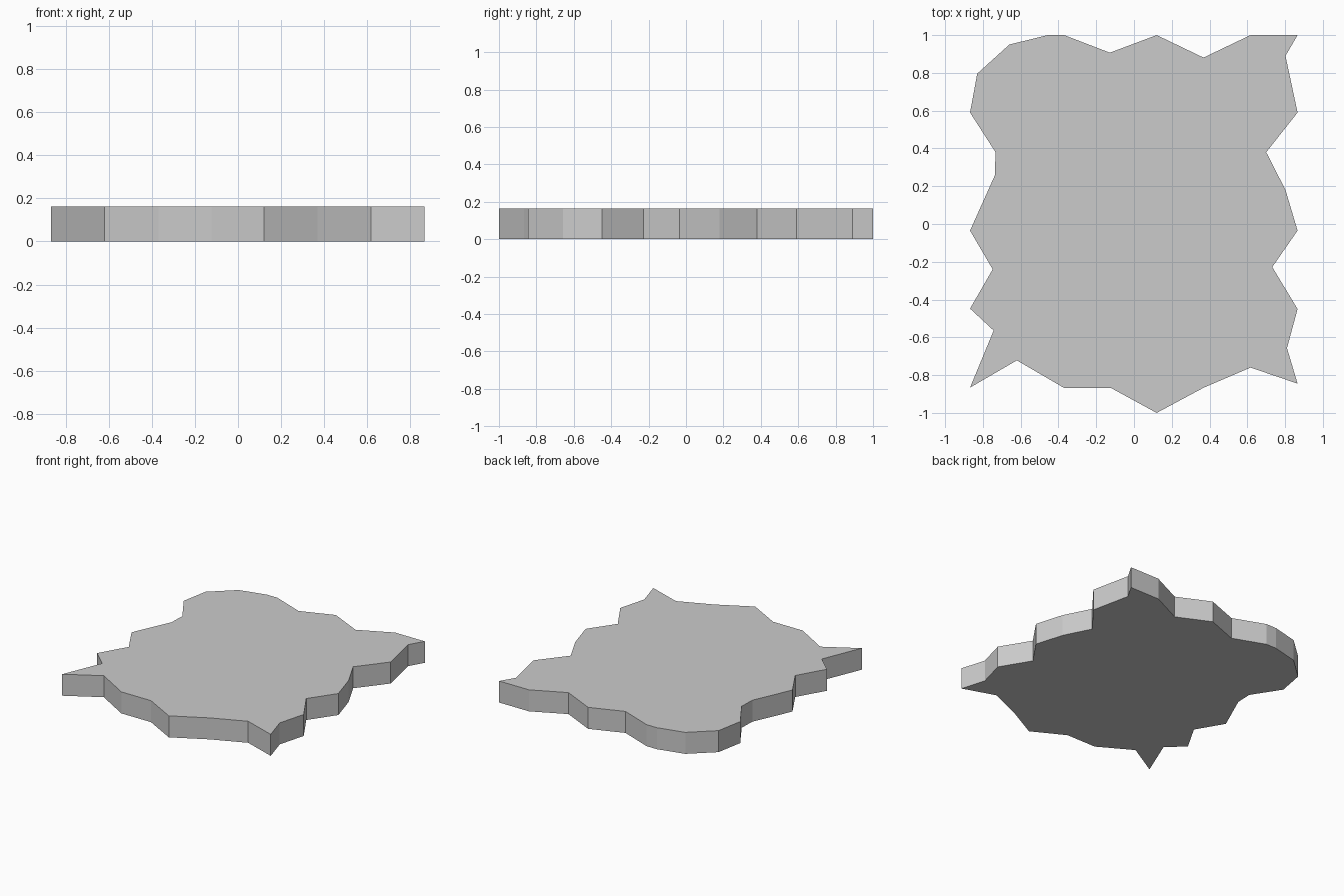
import bpy, bmesh

if "Cube" in bpy.data.objects:
    bpy.data.objects.remove(bpy.data.objects["Cube"])

THICKNESS = 0.163

# Jagged outline of the slab, clockwise seen from above
back = [(-0.83, 0.796), (-0.66, 0.95), (-0.457, 1), (-0.37, 1), (-0.128, 0.907),
        (0.12, 1), (0.368, 0.881), (0.617, 1), (0.866, 1)]
right = [(0.802, 0.89), (0.866, 0.59), (0.7, 0.38), (0.802, 0.18), (0.866, -0.035),
         (0.732, -0.228), (0.866, -0.45), (0.81, -0.657), (0.866, -0.845)]
front = [(0.617, -0.76), (0.37, -0.866), (0.12, -1), (-0.122, -0.868),
         (-0.37, -0.868), (-0.62, -0.722), (-0.868, -0.866)]
left = [(-0.743, -0.564), (-0.868, -0.448), (-0.748, -0.24), (-0.868, -0.035),
        (-0.737, 0.257), (-0.733, 0.38), (-0.868, 0.59)]
outline = back + right + front + left

# Flat slab: one face extruded upward
bm = bmesh.new()
base = bm.faces.new([bm.verts.new((x, y, 0)) for x, y in outline])
top = bmesh.ops.extrude_face_region(bm, geom=[base], use_keep_orig=True)
verts = [g for g in top["geom"] if isinstance(g, bmesh.types.BMVert)]
bmesh.ops.translate(bm, verts=verts, vec=(0, 0, THICKNESS))
bmesh.ops.recalc_face_normals(bm, faces=bm.faces)

mesh = bpy.data.meshes.new("jagged_slab")
bm.to_mesh(mesh)
bm.free()
bpy.context.collection.objects.link(bpy.data.objects.new("jagged_slab", mesh))
